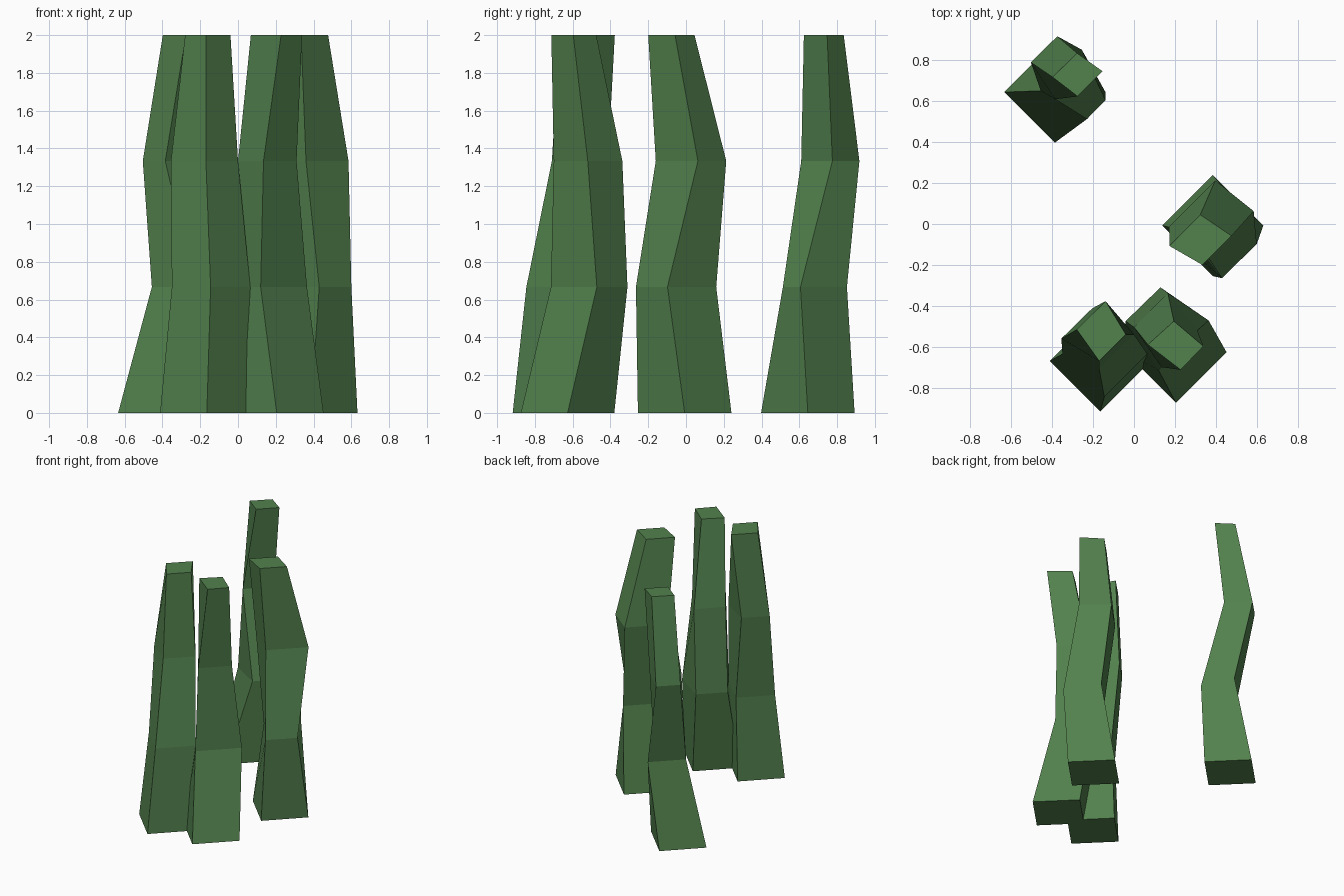
import bpy, bmesh

R0 = 0.2475                       # half diagonal of every square foot
HEIGHTS = [0.0, 2 / 3, 4 / 3, 2.0]

green = bpy.data.materials.new("stalk_green")
green.diffuse_color = (0.085, 0.22, 0.075, 1)


def stalk(name, foot, rings):
    """Square stalk lofted through crooked rings (front, right, back, left corners)."""
    x, y = foot
    base = [(x, y - R0), (x + R0, y), (x, y + R0), (x - R0, y)]
    bm = bmesh.new()
    loops = [[bm.verts.new((px, py, z)) for px, py in ring]
             for ring, z in zip([base] + rings, HEIGHTS)]
    for low, high in zip(loops, loops[1:]):
        for i in range(4):
            j = (i + 1) % 4
            bm.faces.new((low[i], low[j], high[j], high[i]))
    bm.faces.new(loops[0][::-1])
    bm.faces.new(loops[-1])
    mesh = bpy.data.meshes.new(name)
    bm.to_mesh(mesh)
    bm.free()
    mesh.materials.append(green)
    bpy.context.collection.objects.link(bpy.data.objects.new(name, mesh))


# Front left stalk
stalk("front_left_stalk", (-0.165, -0.67), [
    [(-0.145, -0.845), (0.065, -0.635), (-0.145, -0.43), (-0.35, -0.635)],
    [(-0.17, -0.71), (0.0, -0.54), (-0.205, -0.413), (-0.355, -0.56)],
    [(-0.17, -0.67), (-0.04, -0.54), (-0.139, -0.377), (-0.28, -0.516)]])

# Front right stalk
stalk("front_right_stalk", (0.205, -0.627), [
    [(0.12, -0.715), (0.365, -0.472), (0.129, -0.31), (-0.041, -0.475)],
    [(0.135, -0.70), (0.31, -0.52), (0.165, -0.337), (0.0, -0.505)],
    [(0.228, -0.713), (0.339, -0.597), (0.195, -0.475), (0.068, -0.59)]])

# Right stalk
stalk("right_stalk", (0.385, -0.007), [
    [(0.43, -0.265), (0.60, -0.098), (0.45, 0.16), (0.255, -0.035)],
    [(0.36, -0.16), (0.585, 0.063), (0.397, 0.213), (0.172, -0.012)],
    [(0.334, -0.20), (0.477, -0.058), (0.324, 0.045), (0.173, -0.107)]])

# Back left stalk
stalk("back_left_stalk", (-0.387, 0.645), [
    [(-0.23, 0.513), (-0.139, 0.606), (-0.255, 0.852), (-0.456, 0.651)],
    [(-0.385, 0.61), (-0.22, 0.775), (-0.375, 0.918), (-0.504, 0.79)],
    [(-0.276, 0.624), (-0.154, 0.747), (-0.278, 0.835), (-0.398, 0.718)]])
